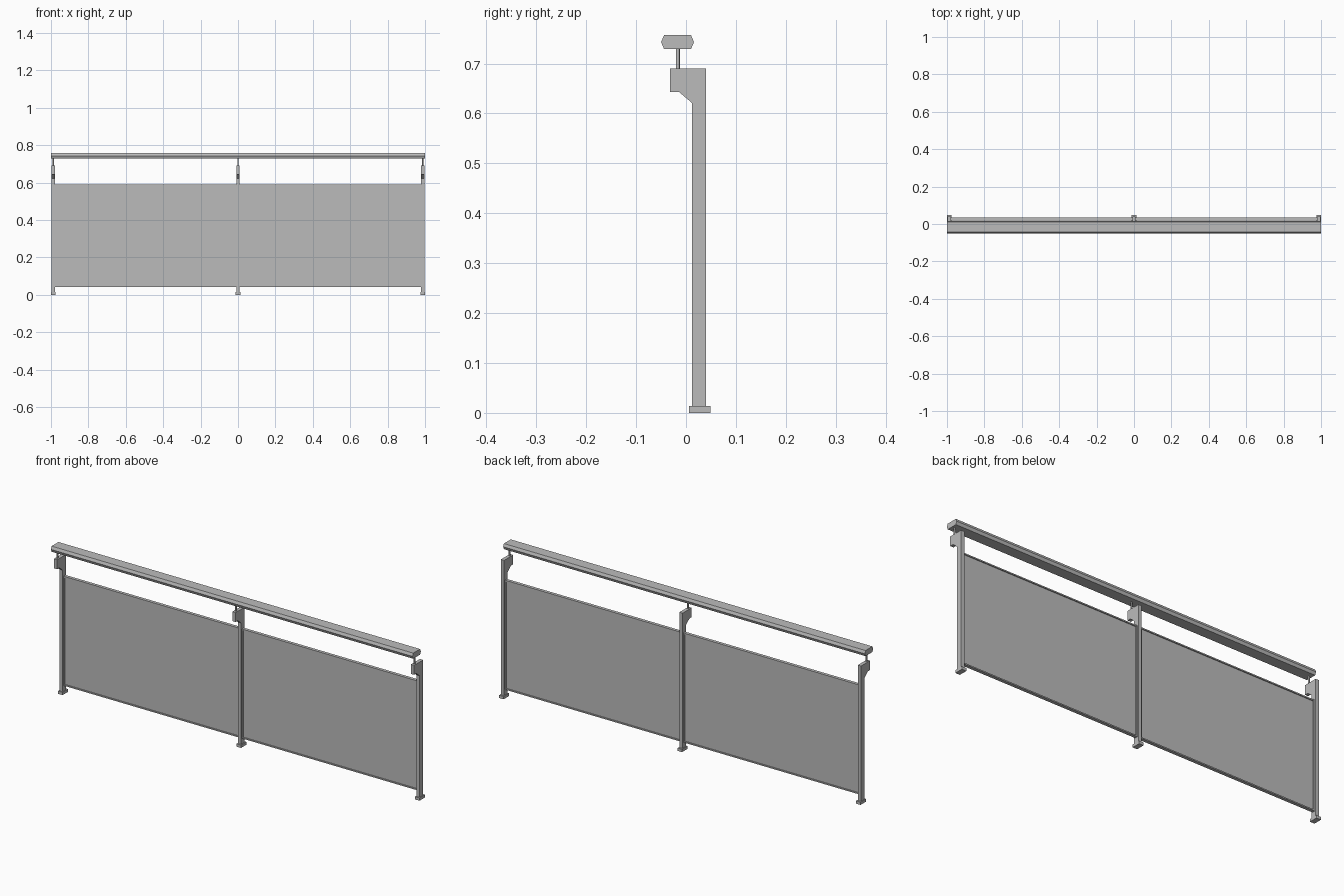
import bpy, bmesh

if "Cube" in bpy.data.objects:
    bpy.data.objects.remove(bpy.data.objects["Cube"])

metal = bpy.data.materials.new("grey metal")
metal.diffuse_color = (0.5, 0.5, 0.5, 1)
metal.use_nodes = True
metal.node_tree.nodes["Principled BSDF"].inputs["Base Color"].default_value = metal.diffuse_color


def finish(bm, name):
    bmesh.ops.recalc_face_normals(bm, faces=bm.faces)
    me = bpy.data.meshes.new(name)
    bm.to_mesh(me)
    bm.free()
    me.materials.append(metal)
    ob = bpy.data.objects.new(name, me)
    bpy.context.collection.objects.link(ob)
    return ob


def extrude_x(name, profile, x0, x1):
    """Extrude a (y, z) profile along x."""
    bm = bmesh.new()
    face = bm.faces.new([bm.verts.new((x0, y, z)) for y, z in profile])
    ext = bmesh.ops.extrude_face_region(bm, geom=[face])
    verts = [v for v in ext["geom"] if isinstance(v, bmesh.types.BMVert)]
    bmesh.ops.translate(bm, verts=verts, vec=(x1 - x0, 0, 0))
    return finish(bm, name)


def box(name, x0, x1, y0, y1, z0, z1):
    return extrude_x(name, [(y0, z0), (y1, z0), (y1, z1), (y0, z1)], x0, x1)


def stem(name, x, y, z0, z1, r):
    bm = bmesh.new()
    bmesh.ops.create_cone(bm, cap_ends=True, segments=12, radius1=r, radius2=r, depth=z1 - z0)
    bmesh.ops.translate(bm, verts=bm.verts, vec=(x, y, (z0 + z1) / 2))
    ob = finish(bm, name)
    for p in ob.data.polygons:
        p.use_smooth = abs(p.normal.z) < 0.5


# Handrail with chamfered edges
extrude_x("handrail", [(-0.05, 0.743), (-0.044, 0.729), (0.010, 0.729), (0.016, 0.743),
                       (0.010, 0.757), (-0.044, 0.757)], -1, 1)

# Posts with bracket heads, feet and rail stems
post_profile = [(0.012, 0.012), (0.04, 0.012), (0.04, 0.69), (-0.032, 0.69),
                (-0.032, 0.643), (-0.014, 0.643), (0.012, 0.621)]
posts = {"left": -0.987, "middle": 0.0, "right": 0.987}
for side, x in posts.items():
    extrude_x(side + "_post", post_profile, x - 0.009, x + 0.009)
    box(side + "_foot", x - 0.0125, x + 0.0125, 0.006, 0.049, 0, 0.014)
    stem(side + "_rail_stem", x, -0.0165, 0.688, 0.731, 0.004)

# Infill panels, each held in a thin frame between two posts
z0, z1, t = 0.042, 0.589, 0.006
for side, a, b in (("left", -0.978, -0.009), ("right", 0.009, 0.978)):
    box(side + "_panel", a + t, b - t, 0.023, 0.029, z0 + t, z1 - t)
    for part, xa, xb, za, zb in (("bottom", a, b, z0, z0 + t), ("top", a, b, z1 - t, z1),
                                 ("inner", a, a + t, z0 + t, z1 - t),
                                 ("outer", b - t, b, z0 + t, z1 - t)):
        box(f"{side}_frame_{part}", xa, xb, 0.018, 0.034, za, zb)
